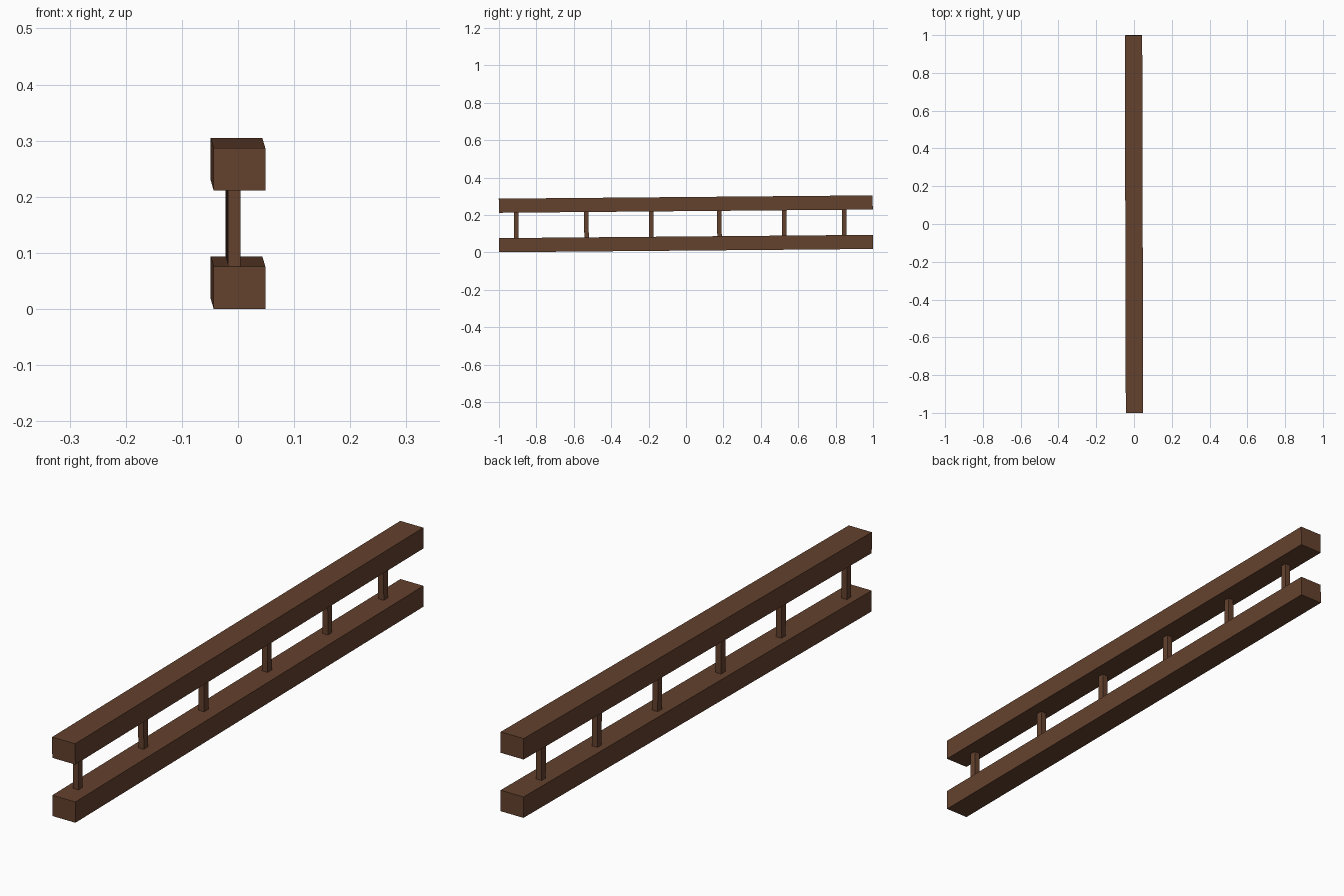
import bpy, bmesh
from mathutils import Matrix, Vector

if "Cube" in bpy.data.objects:
    bpy.data.objects.remove(bpy.data.objects["Cube"])

wood = bpy.data.materials.new("dark_brown_wood")
wood.diffuse_color = (0.127, 0.053, 0.027, 1.0)
wood.use_nodes = True
wood.node_tree.nodes["Principled BSDF"].inputs["Base Color"].default_value = wood.diffuse_color

# The whole fence rises slightly to the back and turns a touch to the left
TILT = Matrix.Rotation(0.0026, 4, 'Z') @ Matrix.Rotation(0.0088, 4, 'X')


def box(name, center, size):
    mesh = bpy.data.meshes.new(name)
    bm = bmesh.new()
    bmesh.ops.create_cube(bm, size=1.0)
    bmesh.ops.scale(bm, vec=size, verts=bm.verts)
    bmesh.ops.translate(bm, vec=center, verts=bm.verts)
    bm.transform(TILT)
    bm.to_mesh(mesh)
    bm.free()
    mesh.materials.append(wood)
    obj = bpy.data.objects.new(name, mesh)
    bpy.context.collection.objects.link(obj)
    return obj


# Two long rails
LOW, HIGH, THICK = 0.047, 0.258, 0.0755
box("lower_rail", Vector((0, 0, LOW)), (0.092, 1.999, THICK))
box("upper_rail", Vector((0, 0.001, HIGH)), (0.092, 1.999, THICK))

# Thin posts between the rails, unevenly spaced, set slightly off centre
gap = HIGH - LOW - THICK
for i, y in enumerate((-0.906, -0.531, -0.184, 0.180, 0.526, 0.847)):
    box(f"post_{i + 1}", Vector((-0.009, y, (LOW + HIGH) / 2)),
        (0.022, 0.024, gap + 0.01))
